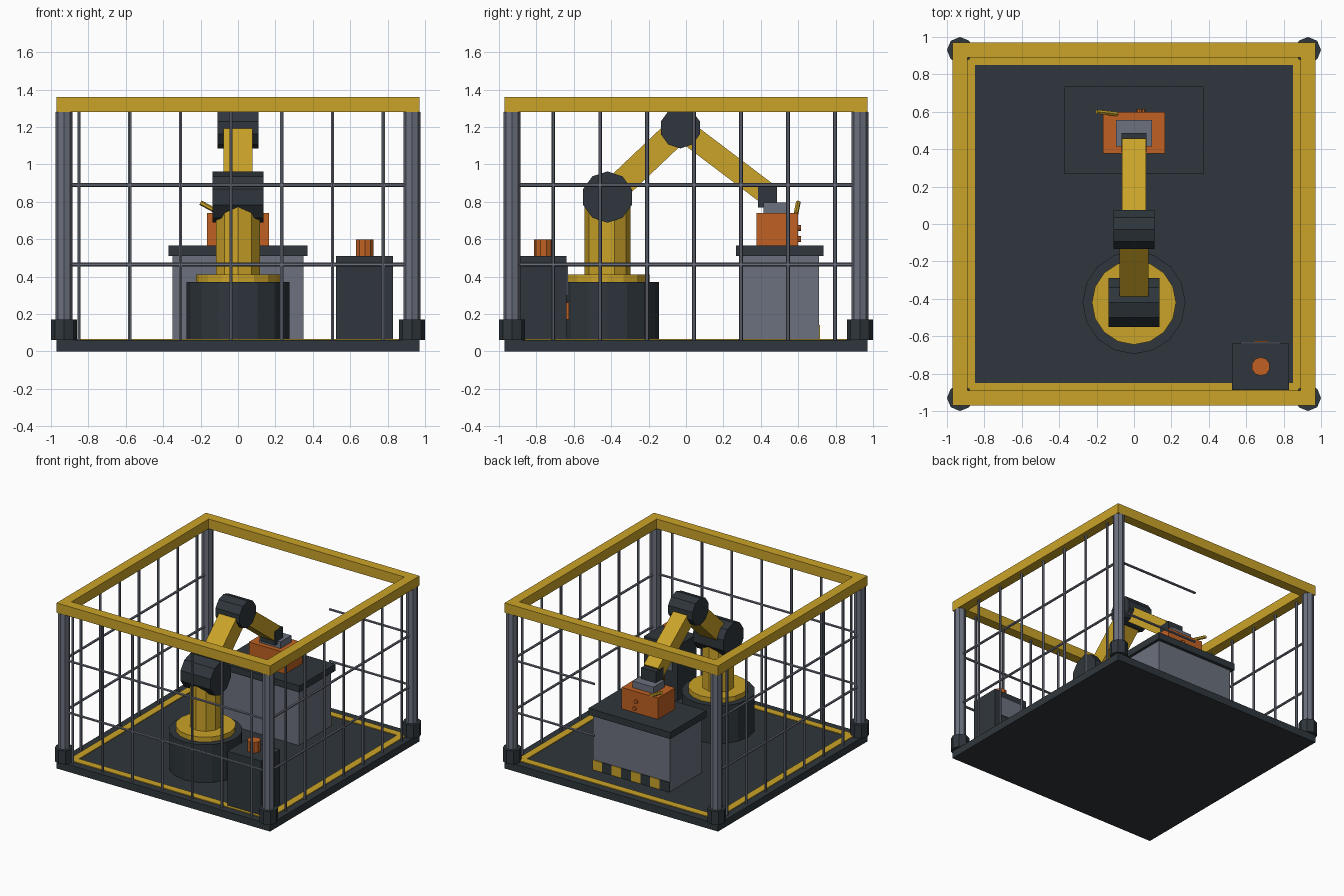
import bpy
import math
from mathutils import Vector

cube = bpy.data.objects.get("Cube")
if cube:
    bpy.data.objects.remove(cube, do_unlink=True)


def material(name, rgb):
    m = bpy.data.materials.new(name)
    m.use_nodes = True
    m.diffuse_color = (*rgb, 1)
    m.node_tree.nodes["Principled BSDF"].inputs["Base Color"].default_value = (*rgb, 1)
    return m


YELLOW = material("safety yellow", (0.60, 0.37, 0.022))
DARK = material("dark slate", (0.028, 0.037, 0.045))
GREY = material("steel grey", (0.15, 0.165, 0.21))
ORANGE = material("orange", (0.53, 0.12, 0.017))


def finish(name, mat):
    ob = bpy.context.object
    ob.name = name
    ob.data.materials.append(mat)
    return ob


def box(name, mat, x, y, z):
    """Box given by its (min, max) range on each axis."""
    mid = [(a + b) / 2 for a, b in (x, y, z)]
    bpy.ops.mesh.primitive_cube_add(size=1, location=mid)
    ob = finish(name, mat)
    ob.scale = [b - a for a, b in (x, y, z)]
    return ob


def rod(name, mat, start, end, radius, sides):
    """Flat-sided cylinder between two points."""
    a, b = Vector(start), Vector(end)
    bpy.ops.mesh.primitive_cylinder_add(vertices=sides, radius=radius,
                                        depth=(b - a).length, location=(a + b) / 2)
    ob = finish(name, mat)
    if abs((b - a).normalized().z) < 0.999:
        ob.rotation_euler = (b - a).to_track_quat('Z', 'Y').to_euler()
    return ob


def beam(name, mat, start, end, width, thick):
    """Box beam lying in the plane of the arm, between two (y, z) points."""
    dy, dz = end[0] - start[0], end[1] - start[1]
    mid = (0, (start[0] + end[0]) / 2, (start[1] + end[1]) / 2)
    bpy.ops.mesh.primitive_cube_add(size=1, location=mid)
    ob = finish(name, mat)
    ob.scale = (width, math.hypot(dy, dz), thick)
    ob.rotation_euler.x = math.atan2(dz, dy)
    return ob


def square_ring(name, mat, outer, inner, z):
    box(name + "_front", mat, (-outer, outer), (-outer, -inner), z)
    box(name + "_back", mat, (-outer, outer), (inner, outer), z)
    box(name + "_left", mat, (inner, outer), (-inner, inner), z)
    box(name + "_right", mat, (-outer, -inner), (-inner, inner), z)


# Floor and top rail
EDGE, POST, FLOOR = 0.97, 0.93, 0.06
box("floor_slab", DARK, (-EDGE, EDGE), (-EDGE, EDGE), (0, FLOOR))
square_ring("floor_marking", YELLOW, 0.91, 0.85, (FLOOR, FLOOR + 0.006))
square_ring("top_rail", YELLOW, EDGE, 0.89, (1.28, 1.36))

# Corner posts with feet
for sx in (-1, 1):
    for sy in (-1, 1):
        x, y = sx * POST, sy * POST
        rod("corner_post", GREY, (x, y, FLOOR), (x, y, 1.28), 0.045, 8)
        rod("post_foot", DARK, (x, y, FLOOR), (x, y, 0.17), 0.07, 8)

# Fence bars: front and both sides closed, back mostly open
BAR = 0.01
for i in range(7):
    x, y = -0.85 + 0.271 * i, -0.71 + 0.251 * i
    rod("front_bar", GREY, (x, -POST, FLOOR), (x, -POST, 1.28), BAR, 6)
    for sx in (-POST, POST):
        rod("side_bar", GREY, (sx, y, FLOOR), (sx, y, 1.28), BAR, 6)
for z in (0.465, 0.89):
    rod("front_cross_bar", GREY, (-POST, -POST, z), (POST, -POST, z), BAR, 6)
    for sx in (-POST, POST):
        rod("side_cross_bar", GREY, (sx, -POST, z), (sx, POST, z), BAR, 6)
    rod("back_cross_bar", GREY, (0.18, POST, z), (POST, POST, z), BAR, 6)

# Robot arm
RY = -0.42
SHOULDER, ELBOW, WRIST = (RY, 0.825), (-0.03, 1.195), (0.42, 0.854)
rod("robot_base", DARK, (0, RY, FLOOR), (0, RY, 0.37), 0.275, 16)
rod("base_flange", YELLOW, (0, RY, 0.37), (0, RY, 0.41), 0.225, 16)
rod("robot_column", YELLOW, (0, RY, 0.41), (0, RY, 0.80), 0.123, 10)
rod("shoulder_joint", DARK, (-0.137, *SHOULDER), (0.137, *SHOULDER), 0.137, 10)
beam("upper_arm", YELLOW, SHOULDER, ELBOW, 0.157, 0.14)
rod("elbow_joint", DARK, (-0.11, *ELBOW), (0.11, *ELBOW), 0.11, 10)
beam("forearm", YELLOW, ELBOW, WRIST, 0.128, 0.12)
box("wrist", DARK, (-0.067, 0.067), (0.385, 0.487), (0.77, 0.885))
box("gripper_plate", GREY, (-0.095, 0.095), (0.415, 0.557), (0.74, 0.795))

# Workpiece with lever and knobs
box("workpiece", ORANGE, (-0.165, 0.165), (0.377, 0.6), (0.565, 0.74))
rod("workpiece_lever", YELLOW, (-0.09, 0.588, 0.735), (-0.2, 0.6, 0.795), 0.013, 6)
for x, z in ((0.045, 0.6), (0.03, 0.66)):
    rod("workpiece_knob", ORANGE, (x, 0.595, z), (x, 0.615, z), 0.016, 8)

# Work table with striped skirting on the back
box("table_body", GREY, (-0.35, 0.35), (0.29, 0.71), (FLOOR, 0.51))
box("table_top", DARK, (-0.372, 0.372), (0.267, 0.735), (0.51, 0.565))
STRIPES = 8
w = 0.7 / STRIPES
for i in range(STRIPES):
    x = 0.35 - w * i
    box("hazard_stripe", DARK if i % 2 else YELLOW, (x - w, x), (0.71, 0.717), (FLOOR, 0.14))

# Control cabinet
CX, CY = 0.678, -0.762
box("cabinet", DARK, (0.525, 0.83), (-0.887, -0.638), (FLOOR, 0.51))
rod("cabinet_button", ORANGE, (CX, CY, 0.51), (CX, CY, 0.597), 0.05, 10)
box("cabinet_panel", GREY, (0.57, 0.785), (-0.638, -0.63), (0.30, 0.46))
box("cabinet_switch", ORANGE, (0.64, 0.72), (-0.638, -0.626), (0.17, 0.26))
